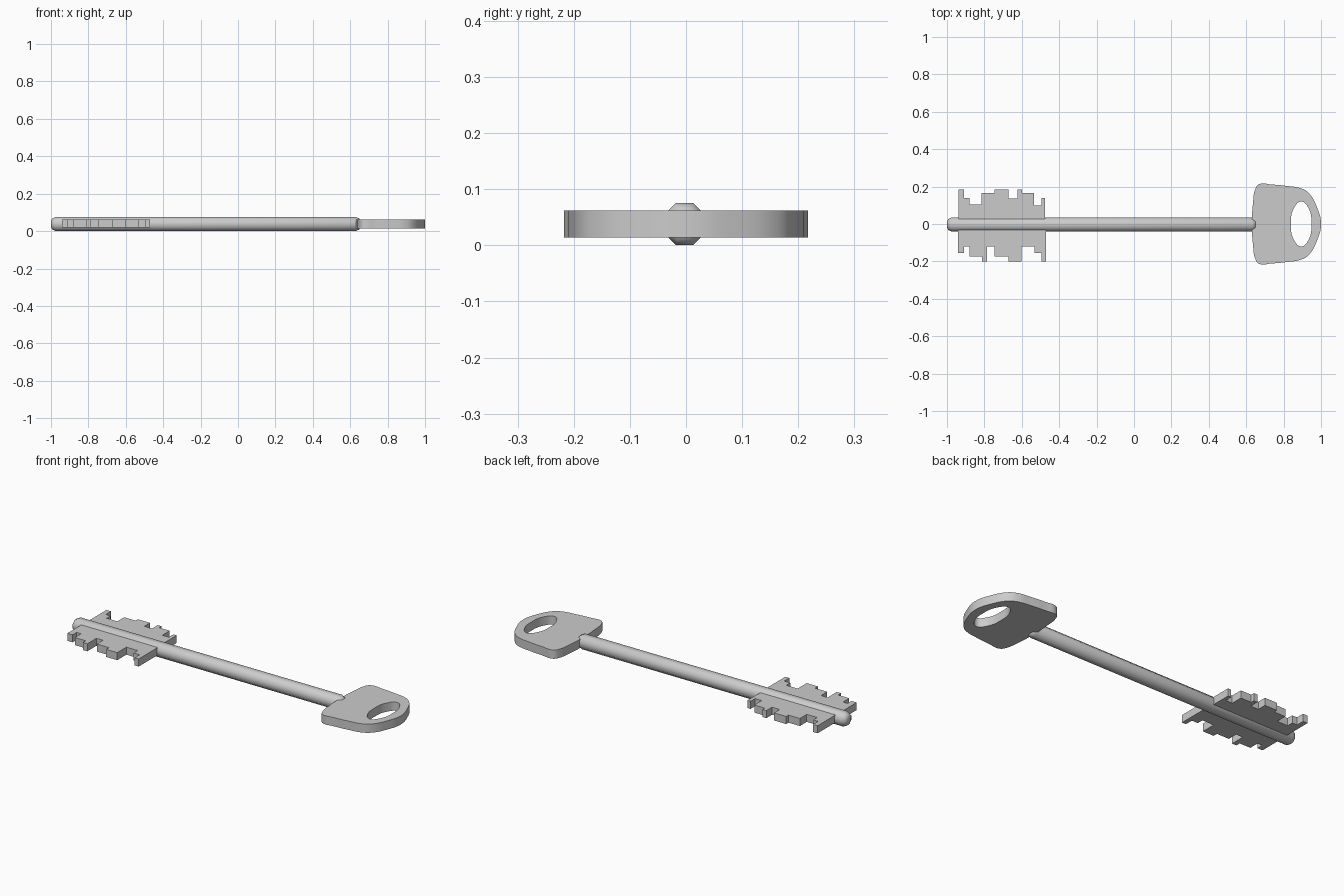
import bpy, bmesh, math

if "Cube" in bpy.data.objects:
    bpy.data.objects.remove(bpy.data.objects["Cube"])

YC = -0.003  # shaft axis offset
ZC = 0.038   # shaft axis height


def plate(name, loops, z0, z1, kind='POLY'):
    """Flat plate from closed outlines (inner loops become holes)."""
    cu = bpy.data.curves.new(name, 'CURVE')
    cu.dimensions = '2D'
    cu.fill_mode = 'BOTH'
    cu.extrude = (z1 - z0) / 2
    for pts in loops:
        if kind == 'POLY':
            sp = cu.splines.new('POLY')
            sp.points.add(len(pts) - 1)
            for p, (x, y) in zip(sp.points, pts):
                p.co = (x, y, 0, 1)
        else:
            sp = cu.splines.new('BEZIER')
            sp.bezier_points.add(len(pts) - 1)
            for p, (x, y) in zip(sp.bezier_points, pts):
                p.co = (x, y, 0)
                p.handle_left_type = p.handle_right_type = 'AUTO'
            sp.resolution_u = 5
        sp.use_cyclic_u = True
    ob = bpy.data.objects.new(name, cu)
    bpy.context.collection.objects.link(ob)
    ob.location.z = (z0 + z1) / 2
    bpy.ops.object.select_all(action='DESELECT')
    bpy.context.view_layer.objects.active = ob
    ob.select_set(True)
    bpy.ops.object.convert(target='MESH')
    ob = bpy.context.view_layer.objects.active
    bm = bmesh.new()
    bm.from_mesh(ob.data)
    bmesh.ops.remove_doubles(bm, verts=bm.verts, dist=1e-5)
    bmesh.ops.recalc_face_normals(bm, faces=bm.faces)
    bm.to_mesh(ob.data)
    bm.free()
    bpy.ops.object.shade_smooth_by_angle(angle=math.radians(30))
    return ob


def steps(x0, runs):
    """Stepped edge: each run is (end x, height)."""
    pts = []
    for x1, y in runs:
        pts += [(x0, y), (x1, y)]
        x0 = x1
    return pts


# Shaft: eight-sided rod with rounded ends
N = 8
rings = [(-1.0, 0.018), (-0.993, 0.032), (-0.975, 0.0406),
         (0.632, 0.0406), (0.648, 0.032), (0.655, 0.018)]
bm = bmesh.new()
loops = []
for x, r in rings:
    loops.append([bm.verts.new((x, YC + r * math.cos(a), ZC + r * math.sin(a)))
                  for a in [math.tau * (i + 0.5) / N for i in range(N)]])
for a, b in zip(loops, loops[1:]):
    for i in range(N):
        bm.faces.new((a[i], a[(i + 1) % N], b[(i + 1) % N], b[i]))
bm.faces.new(loops[0])
bm.faces.new(loops[-1])
bmesh.ops.recalc_face_normals(bm, faces=bm.faces)
me = bpy.data.meshes.new("shaft")
bm.to_mesh(me)
bm.free()
shaft = bpy.data.objects.new("shaft", me)
bpy.context.collection.objects.link(shaft)
bpy.context.view_layer.objects.active = shaft
shaft.select_set(True)
bpy.ops.object.shade_smooth_by_angle(angle=math.radians(50))

# Toothed bit: different cuts on each side of the shaft
upper = steps(-0.938, [(-0.91, .185), (-0.88, .14), (-0.815, .105), (-0.745, .165),
                       (-0.67, .185), (-0.623, .135), (-0.60, .185), (-0.535, .165),
                       (-0.495, .10), (-0.475, .14)])
lower = steps(-0.94, [(-0.908, -.155), (-0.88, -.12), (-0.813, -.175), (-0.786, -.20),
                      (-0.745, -.12), (-0.67, -.175), (-0.602, -.20), (-0.532, -.12),
                      (-0.495, -.155), (-0.47, -.20)])
bit_outline = upper + [(-0.475, 0), (-0.47, 0)] + lower[::-1] + [(-0.94, 0), (-0.938, 0)]
plate("bit", [bit_outline], 0.019, 0.061)

# Bow: rounded handle plate with an oval hole
half = [(0.636, 0.11), (0.648, 0.185), (0.667, 0.212), (0.735, 0.211),
        (0.82, 0.203), (0.895, 0.190), (0.935, 0.165), (0.978, 0.09)]
bow_outline = [(0.63, 0)] + half + [(1.0, 0)] + [(x, -y) for x, y in half[::-1]]
hole = [(0.894 + 0.055 * math.cos(t), 0.12 * math.sin(t))
        for t in [math.tau * i / 8 for i in range(8)]]
plate("bow", [bow_outline, hole], 0.014, 0.0625, 'BEZIER')
